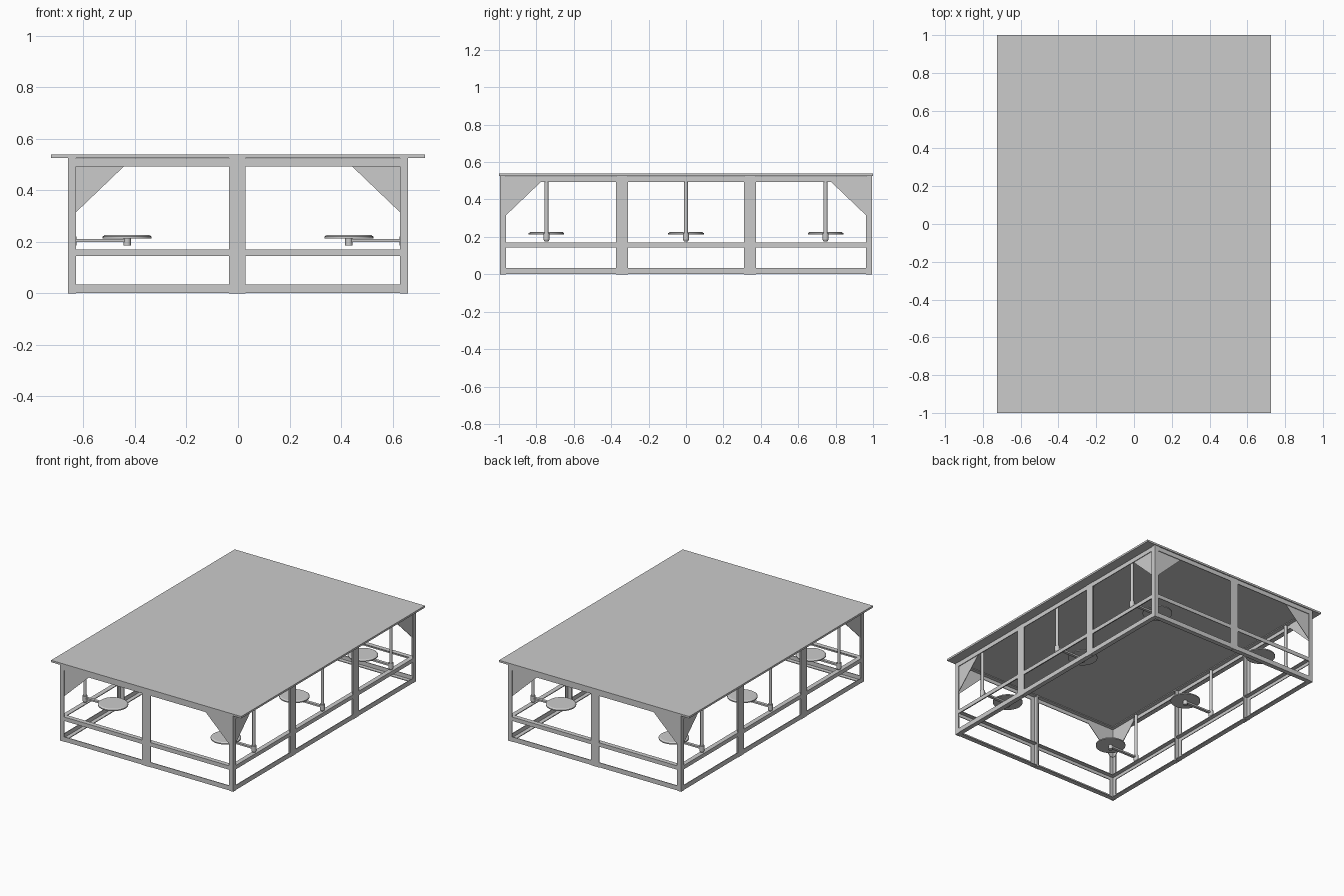
import bpy, bmesh
from mathutils import Matrix, Vector

if "Cube" in bpy.data.objects:
    bpy.data.objects.remove(bpy.data.objects["Cube"])

X, Y = 0.66, 0.995      # outer half sizes of the frame
W, T = 0.032, 0.005     # angle-iron flange width and thickness
ZT = 0.525              # underside of the table top


def finish(name, bm):
    bmesh.ops.recalc_face_normals(bm, faces=bm.faces)
    me = bpy.data.meshes.new(name)
    bm.to_mesh(me)
    bm.free()
    ob = bpy.data.objects.new(name, me)
    bpy.context.collection.objects.link(ob)
    return ob


def box(bm, a, b):
    a, b = Vector(a), Vector(b)
    size = [abs(v) for v in (b - a)]
    m = Matrix.Translation((a + b) / 2) @ Matrix.Diagonal((*size, 1))
    bmesh.ops.create_cube(bm, size=1, matrix=m)


def cyl(bm, p, r, depth, r2=None, seg=24, axis='Z'):
    m = Matrix.Translation(p)
    if axis == 'X':
        m = m @ Matrix.Rotation(1.5707963, 4, 'Y')
    bmesh.ops.create_cone(bm, cap_ends=True, segments=seg, radius1=r,
                          radius2=r if r2 is None else r2, depth=depth, matrix=m)


# table top
bm = bmesh.new()
box(bm, (-0.725, -1, ZT), (0.725, 1, 0.538))
finish("table_top", bm)

# corner legs: L-shaped angle iron
for sx in (-1, 1):
    for sy in (-1, 1):
        bm = bmesh.new()
        box(bm, (sx * X, sy * Y, 0), (sx * (X - W), sy * (Y - T), ZT))
        box(bm, (sx * X, sy * (Y - T), 0), (sx * (X - T), sy * (Y - W), ZT))
        finish("corner_leg", bm)


def frame_side(name, out, half, posts):
    """One side of the frame in local space: u along the side, v outward."""
    def side_box(bm, u0, u1, v0, v1, z0, z1):
        pts = [(u0, v0, z0), (u1, v1, z1)]
        if name in ("left", "right"):
            s = 1 if name == "right" else -1
            pts = [(s * v, u, z) for u, v, z in pts]
        else:
            s = 1 if name == "back" else -1
            pts = [(u, s * v, z) for u, v, z in pts]
        box(bm, *pts)

    # middle posts: two angles back to back
    for p in posts:
        bm = bmesh.new()
        side_box(bm, p - W, p + W, out - T, out, 0, ZT)
        side_box(bm, p - T, p + T, out - W, out - T, 0, ZT)
        finish(name + "_post", bm)

    # rails between the posts; flange at bottom for the lowest one
    ends = [-half + W] + [p + s * W for p in posts for s in (-1, 1)] + [half - W]
    for part, z0, z1, fz in (("bottom", 0.002, 0.034, 0.002),
                             ("middle", 0.144, 0.171, 0.171 - T),
                             ("top", 0.493, 0.523, 0.523 - T)):
        bm = bmesh.new()
        for u0, u1 in zip(ends[::2], ends[1::2]):
            side_box(bm, u0, u1, out - T, out, z0, z1)
        side_box(bm, -half + T, half - T, out - W, out - T, fz, fz + T)
        finish(f"{name}_{part}_rail", bm)

    # triangular corner gussets
    for e in (-1, 1):
        bm = bmesh.new()
        prof = [(half - T, 0.285), (half - W, 0.315), (half - 0.217, 0.492),
                (half - 0.217, 0.517), (half - T, 0.517)]
        prof[0] = (half - T, 0.315)
        vs = []
        for u, z in prof:
            v = out - T - 0.001
            if name in ("left", "right"):
                co = ((1 if name == "right" else -1) * v, e * u, z)
            else:
                co = (e * u, (1 if name == "back" else -1) * v, z)
            vs.append(bm.verts.new(co))
        f = bm.faces.new(vs)
        ext = bmesh.ops.extrude_face_region(bm, geom=[f])["geom"]
        d = {"left": (1, 0, 0), "right": (-1, 0, 0),
             "front": (0, 1, 0), "back": (0, -1, 0)}[name]
        bmesh.ops.translate(bm, vec=Vector(d) * 0.004,
                            verts=[g for g in ext if isinstance(g, bmesh.types.BMVert)])
        finish(name + "_gusset", bm)


for n in ("front", "back"):
    frame_side(n, Y, X, [-0.003])
for n in ("left", "right"):
    frame_side(n, X, Y, [-0.341, 0.343])

# swing-out seats hanging from the long sides
XR, XS = 0.643, 0.43
for s in (-1, 1):
    for y in (-0.746, 0, 0.746):
        bm = bmesh.new()
        cyl(bm, (s * XR, y, 0.355), 0.010, 0.33)             # hanging rod
        cyl(bm, (s * XR, y, 0.203), 0.016, 0.035)            # pivot collar
        cyl(bm, (s * XR, y, 0.180), 0.010, 0.011, 0.016)     # rounded foot
        ob = finish("seat_hanger", bm)
        bm = bmesh.new()
        box(bm, (s * XR, y - 0.010, 0.199), (s * XS, y + 0.010, 0.210))
        cyl(bm, (s * XS, y, 0.200), 0.014, 0.030)            # seat hub
        arm = finish("seat_arm", bm)
        bm = bmesh.new()
        cyl(bm, (s * XS, y, 0.2165), 0.095, 0.007, seg=40)
        cyl(bm, (s * XS, y, 0.223), 0.095, 0.006, 0.086, seg=40)
        seat = finish("round_seat", bm)
        for o in (ob, arm, seat):
            bpy.ops.object.select_all(action='DESELECT')
            o.select_set(True)
            bpy.context.view_layer.objects.active = o
            bpy.ops.object.shade_smooth_by_angle()
